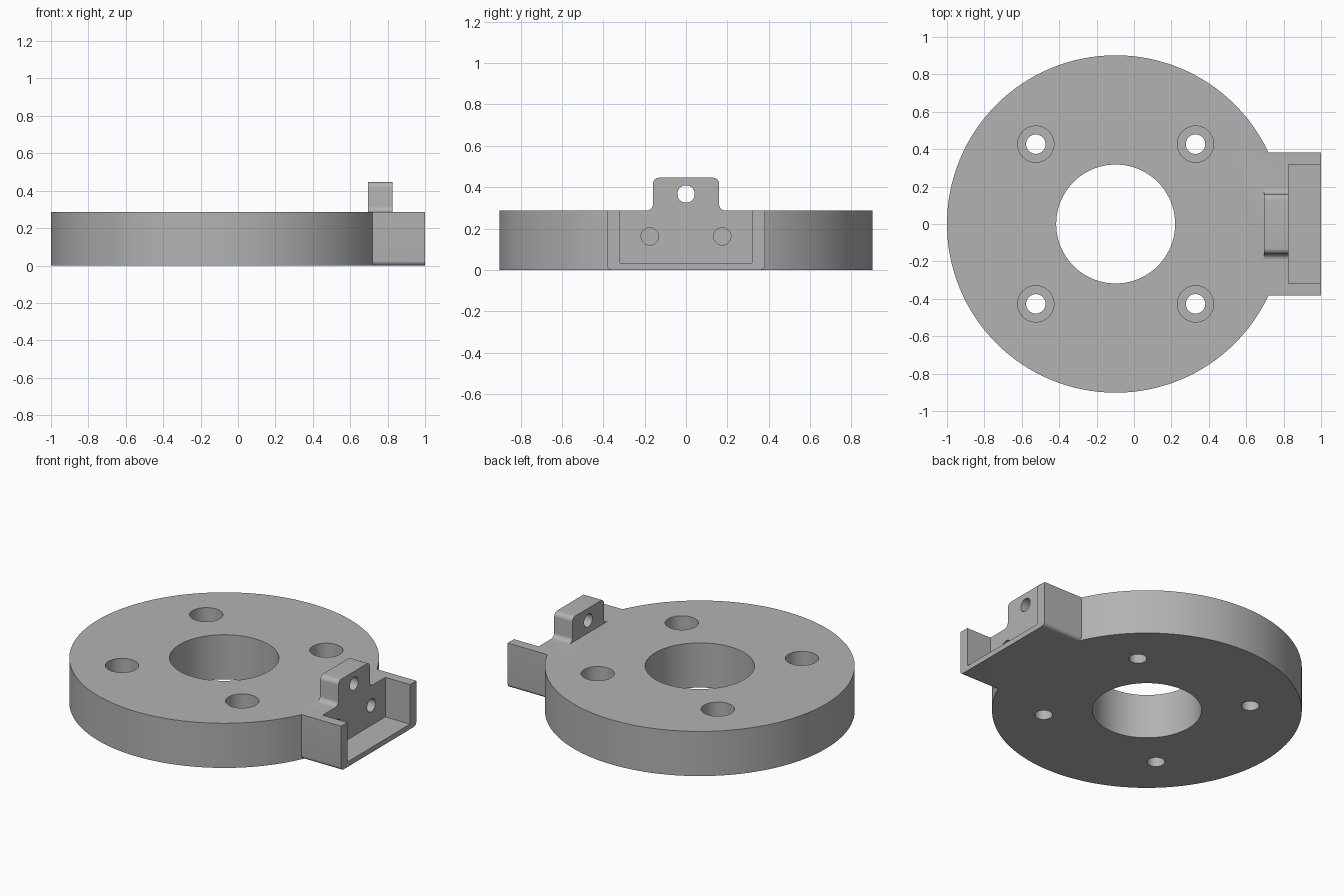
import bpy, bmesh, math
from mathutils import Matrix, Vector

if "Cube" in bpy.data.objects:
    bpy.data.objects.remove(bpy.data.objects["Cube"], do_unlink=True)

H = 0.287          # plate thickness
R = 0.902          # plate radius
CX = R - 1         # plate centre

grey = bpy.data.materials.new("plain grey")
grey.use_nodes = True
colour = (0.45, 0.45, 0.45, 1)
grey.diffuse_color = colour
grey.node_tree.nodes["Principled BSDF"].inputs["Base Color"].default_value = colour


def finish(name, bm):
    bmesh.ops.recalc_face_normals(bm, faces=bm.faces)
    mesh = bpy.data.meshes.new(name)
    bm.to_mesh(mesh)
    bm.free()
    mesh.materials.append(grey)
    ob = bpy.data.objects.new(name, mesh)
    bpy.context.collection.objects.link(ob)
    return ob


def prism_x(name, outline, x0, x1):
    """Extrude a (y, z) outline along x."""
    bm = bmesh.new()
    face = bm.faces.new([bm.verts.new((x0, y, z)) for y, z in outline])
    new = bmesh.ops.extrude_face_region(bm, geom=[face])["geom"]
    bmesh.ops.translate(bm, vec=(x1 - x0, 0, 0),
                        verts=[v for v in new if isinstance(v, bmesh.types.BMVert)])
    return finish(name, bm)


def cylinder(name, radius, start, end, sides=48):
    start, end = Vector(start), Vector(end)
    turn = (end - start).to_track_quat('Z', 'Y').to_matrix().to_4x4()
    bm = bmesh.new()
    bmesh.ops.create_cone(bm, cap_ends=True, segments=sides, radius1=radius,
                          radius2=radius, depth=(end - start).length,
                          matrix=Matrix.Translation((start + end) / 2) @ turn)
    return finish(name, bm)


def arc(y, z, r, a0, a1, steps=8):
    angles = [math.radians(a0 + (a1 - a0) * i / steps) for i in range(steps + 1)]
    return [(y + r * math.cos(a), z + r * math.sin(a)) for a in angles]


def mirrored(half):
    return half + [(-y, z) for y, z in reversed(half)]


def combine(target, part, operation):
    mod = target.modifiers.new(part.name, 'BOOLEAN')
    mod.object, mod.operation, mod.solver = part, operation, 'EXACT'
    bpy.context.view_layer.objects.active = target
    bpy.ops.object.modifier_apply(modifier=mod.name)
    bpy.data.objects.remove(part, do_unlink=True)


# Round plate
body = cylinder("mounting_plate", R, (CX, 0, 0), (CX, 0, H), 128)

# Side block with rounded lower edges
w, r = 0.382, 0.025
block = prism_x("side_block", mirrored(arc(w - r, r, r, -90, 0) + [(w, H)]), 0.5, 1)
combine(body, block, 'UNION')

# Pocket open to the top and the outside
p = 0.318
pocket = prism_x("pocket_cutter", mirrored([(p, 0.033), (p, H + 0.2)]), 0.825, 1.2)
combine(body, pocket, 'DIFFERENCE')

# Upright tab with filleted foot and rounded top
t, top, f = 0.16, 0.446, 0.03
tab_half = ([(t + f, H - 0.1)] + arc(t + f, H + f, f, 270, 180)
            + arc(t - f, top - f, f, 0, 90))
tab = prism_x("upright_tab", mirrored(tab_half), 0.695, 0.825)
combine(body, tab, 'UNION')

# Centre bore
combine(body, cylinder("bore_cutter", 0.318, (CX, 0, -0.1), (CX, 0, H + 0.1), 96),
        'DIFFERENCE')

# Four counterbored screw holes
b = 0.427
for sx in (-1, 1):
    for sy in (-1, 1):
        x, y = CX + sx * b, sy * b
        combine(body, cylinder("screw_cutter", 0.052, (x, y, -0.1), (x, y, H + 0.1)),
                'DIFFERENCE')
        combine(body, cylinder("head_cutter", 0.097, (x, y, 0.11), (x, y, H + 0.1)),
                'DIFFERENCE')

# Tab hole and two blind holes in the pocket wall
combine(body, cylinder("tab_hole_cutter", 0.042, (0.6, 0, 0.367), (0.9, 0, 0.367)),
        'DIFFERENCE')
for y in (-0.175, 0.175):
    combine(body, cylinder("blind_hole_cutter", 0.042, (0.55, y, 0.162), (0.9, y, 0.162)),
            'DIFFERENCE')

# Smooth curved walls, sharp edges
bpy.ops.object.select_all(action='DESELECT')
body.select_set(True)
bpy.context.view_layer.objects.active = body
bpy.ops.object.shade_smooth_by_angle(angle=math.radians(30))
